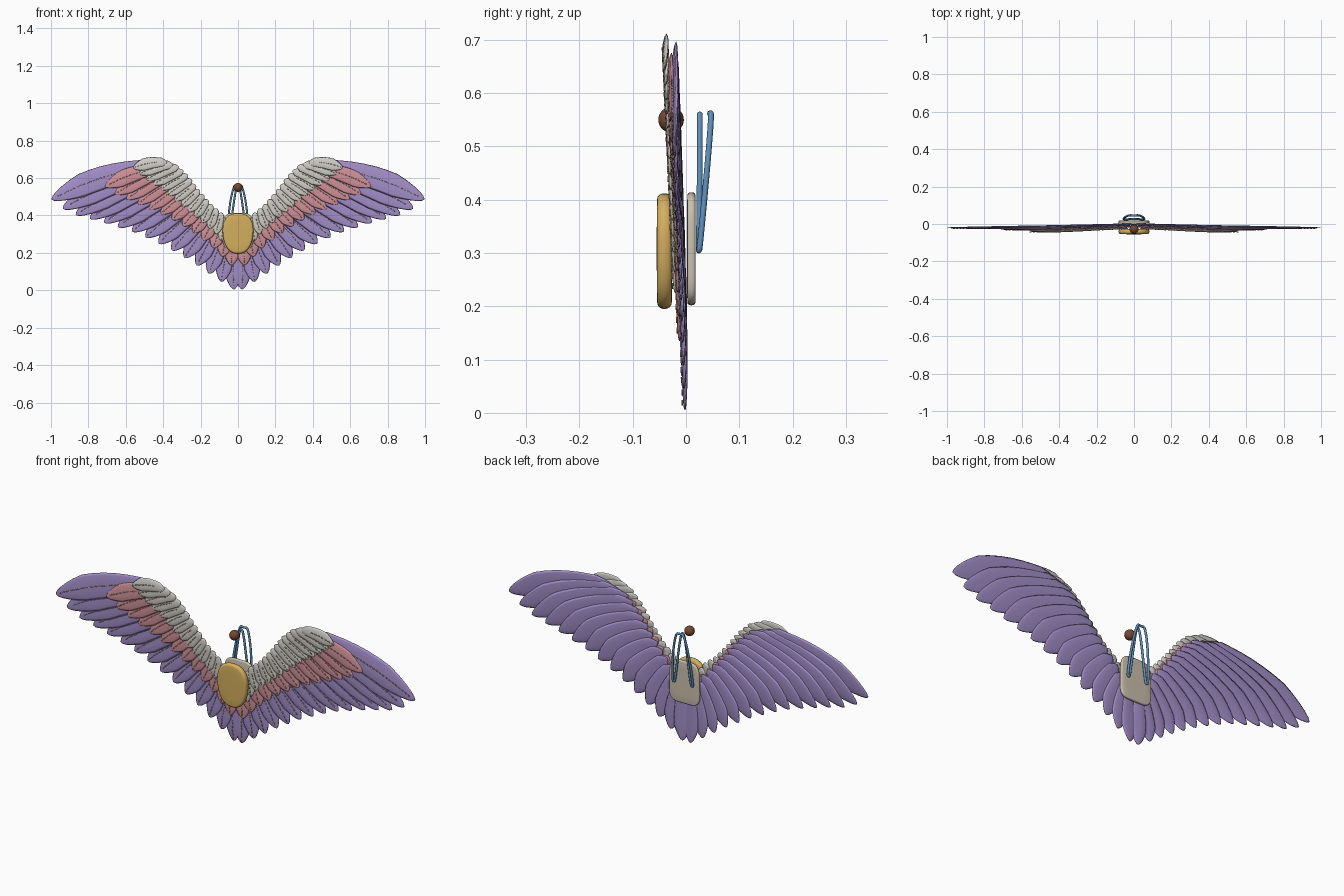
import bpy, bmesh, math
from mathutils import Vector

if "Cube" in bpy.data.objects:
    bpy.data.objects.remove(bpy.data.objects["Cube"])


def material(name, r, g, b):
    m = bpy.data.materials.new(name)
    m.use_nodes = True
    m.diffuse_color = (r, g, b, 1)
    bsdf = m.node_tree.nodes["Principled BSDF"]
    bsdf.inputs["Base Color"].default_value = (r, g, b, 1)
    bsdf.inputs["Roughness"].default_value = 0.7
    return m


purple = material("purple", .36, .27, .57)
pink = material("pink", .62, .28, .31)
pale = material("pale grey", .64, .62, .57)
gold = material("gold", .66, .43, .11)
beige = material("beige", .60, .53, .41)
blue = material("blue", .11, .28, .50)
brown = material("brown", .18, .065, .03)
tan = material("tan thread", .45, .36, .20)


def finish(name, bm, mats, mirror=False):
    bmesh.ops.recalc_face_normals(bm, faces=bm.faces)
    mesh = bpy.data.meshes.new(name)
    bm.to_mesh(mesh)
    bm.free()
    for p in mesh.polygons:
        p.use_smooth = True
    ob = bpy.data.objects.new(name, mesh)
    bpy.context.collection.objects.link(ob)
    for m in mats:
        mesh.materials.append(m)
    if mirror:
        mod = ob.modifiers.new("Mirror", "MIRROR")
        mod.use_mirror_merge = False
    return ob


def loft(bm, rings):
    # Skin a list of point rings and cap both ends
    loops = [[bm.verts.new(p) for p in r] for r in rings]
    n = len(loops[0])
    for a, b in zip(loops, loops[1:]):
        for i in range(n):
            j = (i + 1) % n
            bm.faces.new((a[i], a[j], b[j], b[i]))
    bm.faces.new(loops[0])
    bm.faces.new(loops[-1])


def along(points, t):
    # Point at fraction t of the length of a polyline
    pts = [Vector(p) for p in points]
    rest = t * sum((b - a).length for a, b in zip(pts, pts[1:]))
    for a, b in zip(pts, pts[1:]):
        step = (b - a).length
        if rest <= step:
            return a.lerp(b, rest / step)
        rest -= step
    return pts[-1]


def feather(bm, root, tip, width, thick, roll, bow):
    axis = tip - root
    length = axis.length
    axis.normalize()
    inward = Vector((axis.z, 0, -axis.x)).normalized()
    side = inward * math.cos(roll) + Vector((0, -math.sin(roll), 0))
    face = side.cross(axis).normalized()
    if face.y > 0:
        face.negate()

    def spine(t):
        return root.lerp(tip, t) - inward * bow * math.sin(math.pi * t)

    rings = []
    for k in range(15):
        t = .5 - .5 * math.cos(math.pi * (.02 + .96 * k / 14))
        ends = min(1, (t / .12)) ** .5 * min(1, (1 - t) / .28) ** .55
        w = width / 2 * (.62 + .38 * math.sin(math.pi / 2 * min(1, t / .65))) * ends
        h = thick / 2 * ends ** .6
        c = spine(t)
        rings.append([c + side * w * math.cos(a) + face * h * math.sin(a)
                      for a in (math.tau * i / 10 for i in range(10))])
    loft(bm, rings)

    # Row of stitches down the middle of the front face
    t = .3
    while t < .93:
        a, b = spine(t), spine(t + .011 / length)
        lift = face * thick / 2
        ring = [(-.0018, -.001), (.0018, -.001), (.0018, .0013), (-.0018, .0013)]
        old = len(bm.faces)
        loft(bm, [[p + lift + side * u + face * v for u, v in ring] for p in (a, b)])
        bm.faces.ensure_lookup_table()
        for f in bm.faces[old:]:
            f.material_index = 1
        t += .019 / length


def feather_row(name, mat, count, roots, tips, widths, depths, thick, roll, bow):
    bm = bmesh.new()
    for i in range(count):
        t = i / (count - 1)
        r, p = along(roots, t), along(tips, t)
        y = depths[0] + (depths[1] - depths[0]) * t
        w = widths[0] + (widths[1] - widths[0]) * t
        feather(bm, Vector((r.x, y - .002, r.y)), Vector((p.x, y, p.y)),
                w, thick, roll, bow * t)
    finish(name, bm, [mat, tan], mirror=True)


# Three overlapping rows of feathers, listed from the middle to the wing tip
feather_row("flight_feathers", purple, 15,
            [(.03, .25), (.06, .33), (.11, .39), (.18, .47), (.25, .56), (.33, .64), (.42, .665)],
            [(.022, .005), (.10, .052), (.23, .14), (.38, .23), (.55, .31), (.74, .37), (.91, .415), (.997, .487)],
            (.085, .125), (-.002, -.020), .010, .07, .03)
feather_row("middle_feathers", pink, 13,
            [(.03, .28), (.08, .36), (.14, .43), (.22, .53), (.31, .63), (.43, .655)],
            [(.035, .135), (.13, .225), (.26, .325), (.39, .40), (.53, .46), (.65, .51), (.71, .555)],
            (.07, .085), (-.012, -.028), .009, .09, .012)
feather_row("short_feathers", pale, 15,
            [(.05, .36), (.09, .42), (.14, .46), (.20, .53), (.26, .61), (.32, .665), (.38, .685)],
            [(.062, .225), (.11, .295), (.20, .37), (.30, .45), (.41, .54), (.50, .60), (.56, .655)],
            (.05, .065), (-.020, -.038), .010, .10, .010)


def pillow(name, outline, y_front, y_back, radius, mat):
    # Slab with rounded rims and slightly domed faces
    mid = sum((Vector(p) for p in outline), Vector((0, 0))) / len(outline)
    size = max((Vector(p) - mid).length for p in outline)
    half = (y_back - y_front) / 2
    center = (y_back + y_front) / 2
    prof = [(.25, half), (.6, half * .98)]
    for k in range(5):
        a = math.pi / 2 * (1 - k / 4)
        prof.append((1 - radius / size * (1 - math.cos(a)),
                     half * .95 - radius * (1 - math.sin(a))))
    prof += [(s, -h) for s, h in reversed(prof)]
    bm = bmesh.new()
    loft(bm, [[(mid.x + (x - mid.x) * s, center - h, mid.y + (z - mid.y) * s)
               for x, z in outline] for s, h in prof])
    return finish(name, bm, [mat])


def power(v, e):
    return math.copysign(abs(v) ** e, v)


# Egg-shaped body in front, rounded plate behind
angles = [math.tau * i / 40 for i in range(40)]
egg = [(.082 * power(math.cos(a), .85),
        .325 + (.087 if math.sin(a) > 0 else .130) * power(math.sin(a), .9)) for a in angles]
pillow("body", egg, -.055, -.026, .0125, gold)
plate = [(.083 * power(math.cos(a), .45) * (1 - .06 * math.sin(a)),
          .308 + .106 * power(math.sin(a), .45)) for a in angles]
pillow("back_plate", plate, .002, .018, .006, beige)

# Hanging cord: two narrow loops that meet at the top
half_path = [(.006, .045, .562), (.022, .048, .562), (.045, .040, .46),
             (.058, .026, .31), (.050, .024, .303), (.044, .024, .31),
             (.024, .026, .46), (.008, .026, .56)]
path = half_path + [(-x, y, z) for x, y, z in reversed(half_path)]
curve = bpy.data.curves.new("hanging_cord", "CURVE")
curve.dimensions = "3D"
curve.bevel_depth = .0055
curve.bevel_resolution = 3
spline = curve.splines.new("NURBS")
spline.points.add(len(path) - 1)
for point, co in zip(spline.points, path):
    point.co = (*co, 1)
spline.order_u = 3
spline.use_cyclic_u = True
spline.resolution_u = 8
curve.materials.append(blue)
bpy.context.collection.objects.link(bpy.data.objects.new("hanging_cord", curve))

# Round bead at the top
bm = bmesh.new()
bmesh.ops.create_uvsphere(bm, u_segments=24, v_segments=14, radius=.024)
bmesh.ops.translate(bm, verts=bm.verts, vec=(0, -.028, .55))
finish("bead", bm, [brown])
